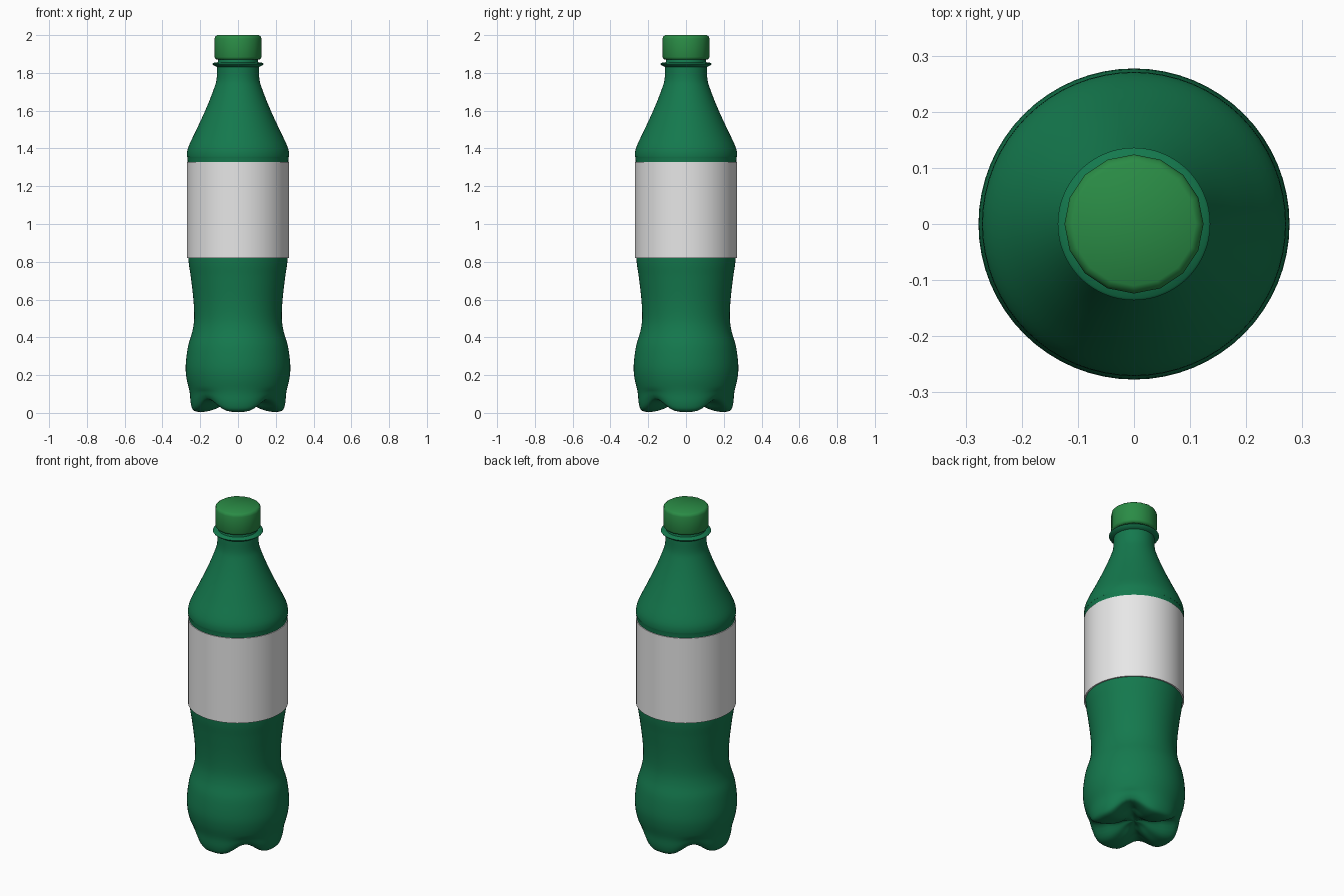
import bpy, math

cube = bpy.data.objects.get("Cube")
if cube:
    bpy.data.objects.remove(cube)


def material(name, colour):
    m = bpy.data.materials.new(name)
    m.use_nodes = True
    m.diffuse_color = (*colour, 1)
    bsdf = next(n for n in m.node_tree.nodes if n.type == 'BSDF_PRINCIPLED')
    bsdf.inputs["Base Color"].default_value = (*colour, 1)
    return m


def smooth_profile(points, steps):
    """Catmull-Rom curve through (radius, height) points."""
    pts = [points[0], *points, points[-1]]
    out = []
    for a, b, c, d in zip(pts, pts[1:], pts[2:], pts[3:]):
        for s in range(steps):
            t = s / steps
            out.append(tuple(
                q + t / 2 * (r - p + t * (2 * p - 5 * q + 4 * r - u + t * (3 * (q - r) + u - p)))
                for p, q, r, u in zip(a, b, c, d)))
    return out + [points[-1]]


def lathe(name, profile, mat, segments, angle, shape=None):
    """Spin a profile about z; a zero radius at either end becomes one pole point."""
    verts, rings = [], []
    for r, z in profile:
        n = 1 if r < 1e-6 else segments
        rings.append(range(len(verts), len(verts) + n))
        for i in range(n):
            a = math.tau * i / segments
            rr, zz = shape(r, z, a) if shape else (r, z)
            verts.append((rr * math.cos(a), rr * math.sin(a), zz))
    faces = []
    for lo, hi in zip(rings, rings[1:]):
        for i in range(segments):
            j = (i + 1) % segments
            quad = [lo[i % len(lo)], lo[j % len(lo)], hi[j % len(hi)], hi[i % len(hi)]]
            faces.append(list(dict.fromkeys(quad)))
    mesh = bpy.data.meshes.new(name)
    mesh.from_pydata(verts, [], faces)
    mesh.materials.append(mat)
    obj = bpy.data.objects.new(name, mesh)
    bpy.context.collection.objects.link(obj)
    bpy.ops.object.select_all(action='DESELECT')
    obj.select_set(True)
    bpy.context.view_layer.objects.active = obj
    bpy.ops.object.shade_smooth_by_angle(angle=math.radians(angle))
    return obj


def petal_base(r, z, a):
    """Lift and pinch the base along the diagonals, leaving four feet."""
    groove = math.sin(2 * a) ** 4 * max(0, 1 - z / 0.13) * min(1, r / 0.15)
    return r * (1 - 0.06 * groove), z + 0.065 * groove


green = material("bottle green", (0.007, 0.19, 0.075))
cap_green = material("cap green", (0.023, 0.26, 0.06))
white = material("label white", (0.8, 0.8, 0.8))

# Bottle, from the centre of the base up to the neck
body = [(0, .07), (.05, .06), (.1, .03), (.15, .011), (.2, .005), (.236, .014),
        (.25, .05), (.256, .11), (.272, .18), (.277, .25), (.265, .35), (.242, .43),
        (.232, .5), (.236, .6), (.25, .72), (.263, .82), (.266, 1.0), (.266, 1.32),
        (.271, 1.36), (.262, 1.41), (.215, 1.51), (.165, 1.62), (.126, 1.72),
        (.113, 1.77), (.11, 1.84), (.1, 1.89)]
lathe("bottle", smooth_profile(body, 4), green, 64, 60, petal_base)

# Collar under the cap
collar = [(.1, 1.828), (.116, 1.833), (.132, 1.842), (.136, 1.848), (.132, 1.853), (.1, 1.857)]
lathe("neck_collar", collar, green, 64, 50)

# Label wrapped round the waist
label = [(.262, .82), (.271, .82), (.271, 1.327), (.262, 1.327)]
lathe("label", label, white, 64, 30)

# Screw cap with softened rims
cap = [(0, 1.87), (.112, 1.87), (.12, 1.874), (.124, 1.884), (.124, 1.982),
       (.12, 1.993), (.11, 2.0), (0, 2.0)]
lathe("cap", cap, cap_green, 16, 50)
